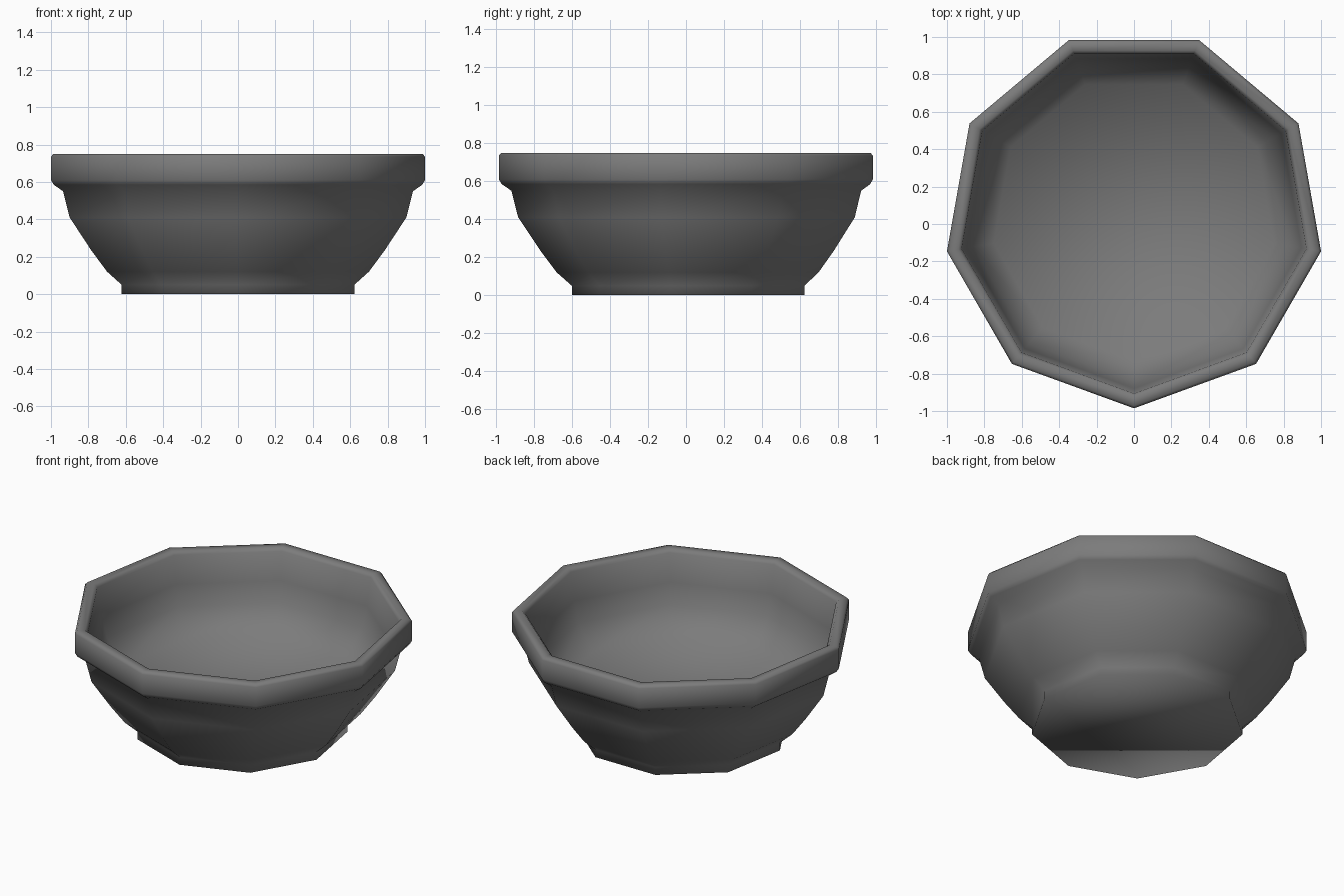
import bpy
import bmesh
from math import cos, sin, radians

cube = bpy.data.objects.get("Cube")
if cube:
    bpy.data.objects.remove(cube, do_unlink=True)

SIDES = 9
CORNER = 1 / cos(radians(10))   # half width -> corner radius
CENTRE_Y = 0.03

# Dull grey material
grey = bpy.data.materials.new("dark_grey")
grey.use_nodes = True
colour = (0.2, 0.2, 0.2, 1)
grey.diffuse_color = colour
bsdf = grey.node_tree.nodes["Principled BSDF"]
bsdf.inputs["Base Color"].default_value = colour
bsdf.inputs["Roughness"].default_value = 0.8

# Half width and height: foot, outer wall, rim, inner wall down to the floor
foot = [(0.622, 0), (0.622, 0.05)]
outer = [(0.70, 0.12), (0.785, 0.235), (0.90, 0.41), (0.935, 0.55)]
rim = [(0.985, 0.585), (1.0, 0.61), (1.0, 0.735), (0.987, 0.75),
       (0.94, 0.75), (0.922, 0.73)]
inner = [(0.895, 0.55), (0.86, 0.42), (0.75, 0.26)]


def ring(bm, half_width, z):
    r = half_width * CORNER
    angles = [radians(-90 + 360 * i / SIDES) for i in range(SIDES)]
    return [bm.verts.new((r * cos(a), CENTRE_Y + r * sin(a), z)) for a in angles]


# Bowl: nine-sided lathe of the profile
bm = bmesh.new()
rings = [ring(bm, *p) for p in foot + outer + rim + inner]
for low, high in zip(rings, rings[1:]):
    for i in range(SIDES):
        j = (i + 1) % SIDES
        bm.faces.new((low[i], low[j], high[j], high[i]))
bm.faces.new(rings[0][::-1])   # underside
bm.faces.new(rings[-1])        # floor
for face in bm.faces:
    face.smooth = True
mesh = bpy.data.meshes.new("bowl")
bm.to_mesh(mesh)
bm.free()
mesh.materials.append(grey)
bowl = bpy.data.objects.new("bowl", mesh)
bpy.context.collection.objects.link(bowl)
